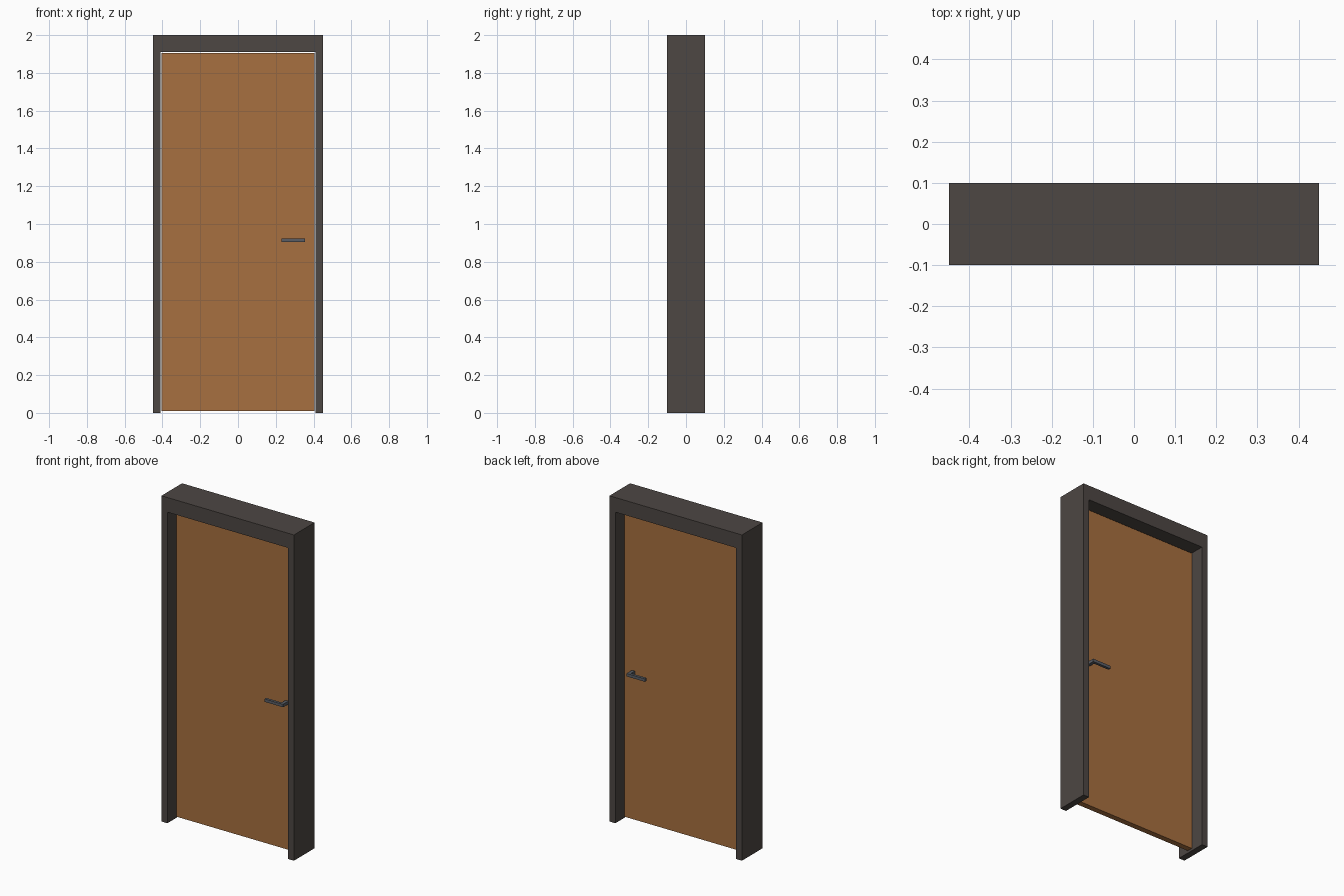
import bpy, bmesh

if "Cube" in bpy.data.objects:
    bpy.data.objects.remove(bpy.data.objects["Cube"])


def material(name, color):
    m = bpy.data.materials.new(name)
    m.diffuse_color = (*color, 1)
    m.use_nodes = True
    m.node_tree.nodes["Principled BSDF"].inputs["Base Color"].default_value = m.diffuse_color
    return m


def prism(name, outline, axis, lo, hi, mat):
    """Extrude a closed 2D outline along y ('y': x,z points) or z ('z': x,y points)."""
    def place(p, d):
        return (p[0], d, p[1]) if axis == 'y' else (p[0], p[1], d)
    bm = bmesh.new()
    face = bm.faces.new([bm.verts.new(place(p, lo)) for p in outline])
    ext = bmesh.ops.extrude_face_region(bm, geom=[face])
    for v in ext["geom"]:
        if isinstance(v, bmesh.types.BMVert):
            v.co["xyz".index(axis)] = hi
    bmesh.ops.recalc_face_normals(bm, faces=bm.faces)
    mesh = bpy.data.meshes.new(name)
    bm.to_mesh(mesh)
    bm.free()
    mesh.materials.append(mat)
    obj = bpy.data.objects.new(name, mesh)
    bpy.context.collection.objects.link(obj)
    return obj


frame_mat = material("dark_frame", (0.075, 0.063, 0.057))
wood_mat = material("wood", (0.39, 0.16, 0.05))
metal_mat = material("dark_metal", (0.10, 0.11, 0.13))

# Frame: two jambs and a header in one U-shaped profile
W, IN, H, TOP = 0.45, 0.41, 2.0, 1.91
prism("door_frame", [(-W, 0), (-W, H), (W, H), (W, 0),
                     (IN, 0), (IN, TOP), (-IN, TOP), (-IN, 0)],
      'y', -0.1, 0.1, frame_mat)

# Leaf, with a thin gap all round
L, T = 0.405, 0.0175
prism("door_leaf", [(-L, 0.01), (-L, 1.905), (L, 1.905), (L, 0.01)],
      'y', -T, T, wood_mat)

# L-shaped lever handles on both sides, stem at the outer end
for name, s in (("front_handle", -1), ("back_handle", 1)):
    outline = [(0.335, T), (0.355, T), (0.355, 0.07),
               (0.23, 0.07), (0.23, 0.054), (0.335, 0.054)]
    prism(name, [(x, s * y) for x, y in outline], 'z', 0.905, 0.923, metal_mat)
